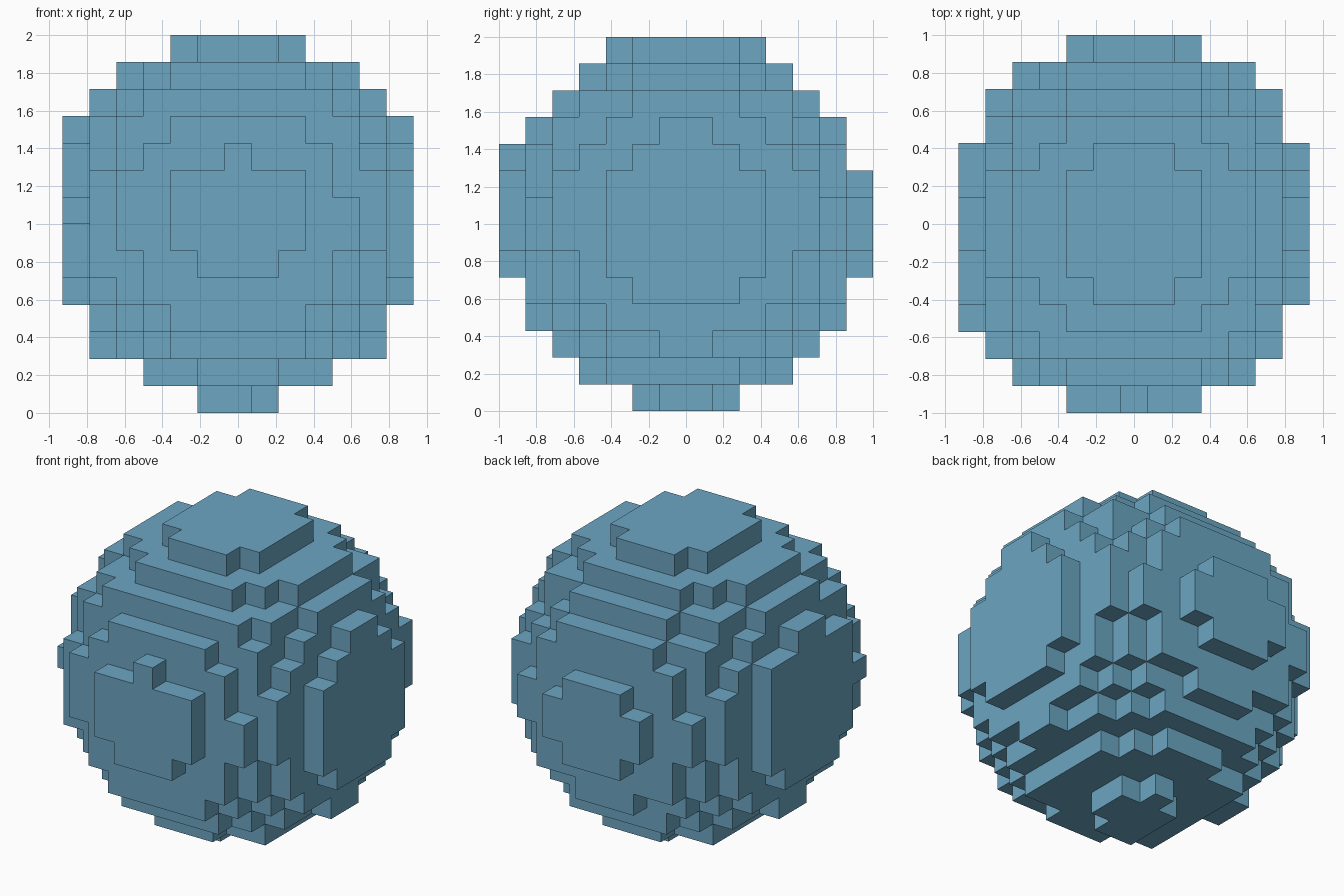
import bpy
import bmesh
from mathutils import Vector

if "Cube" in bpy.data.objects:
    bpy.data.objects.remove(bpy.data.objects["Cube"], do_unlink=True)

CELL = 1 / 7
CENTRE = Vector((-0.033, -0.04, 7.18))  # ball centre, in cells
RADIUS_SQ = 47.765                      # squared ball radius, in cells

# Flat blue material
blue = bpy.data.materials.new("soft_blue")
blue.use_nodes = True
colour = (0.15, 0.38, 0.54, 1)
blue.diffuse_color = colour
blue.node_tree.nodes["Principled BSDF"].inputs["Base Color"].default_value = colour


def cell_centre(i, j, k):
    return Vector((i, j + 0.5, k + 0.5))


# Cells whose centres lie inside the ball
span = range(-8, 9)
cells = {(i, j, k) for i in span for j in span for k in range(15)
         if (cell_centre(i, j, k) - CENTRE).length_squared <= RADIUS_SQ}

# One square for each exposed cell side
bm = bmesh.new()
corners = {}


def corner(p):
    key = tuple(round(2 * c) for c in p)
    if key not in corners:
        corners[key] = bm.verts.new(p * CELL)
    return corners[key]


for cell in sorted(cells):
    for axis in range(3):
        for sign in (-1, 1):
            step = [0, 0, 0]
            step[axis] = sign
            if tuple(a + b for a, b in zip(cell, step)) in cells:
                continue
            normal = Vector(step)
            u = Vector([float(a == (axis + 1) % 3) for a in range(3)])
            v = normal.cross(u)
            mid = cell_centre(*cell) + normal / 2
            bm.faces.new([corner(mid + (u * a + v * b) / 2)
                          for a, b in ((-1, -1), (1, -1), (1, 1), (-1, 1))])

mesh = bpy.data.meshes.new("block_ball")
bm.to_mesh(mesh)
bm.free()
mesh.materials.append(blue)
ball = bpy.data.objects.new("block_ball", mesh)
bpy.context.collection.objects.link(ball)
